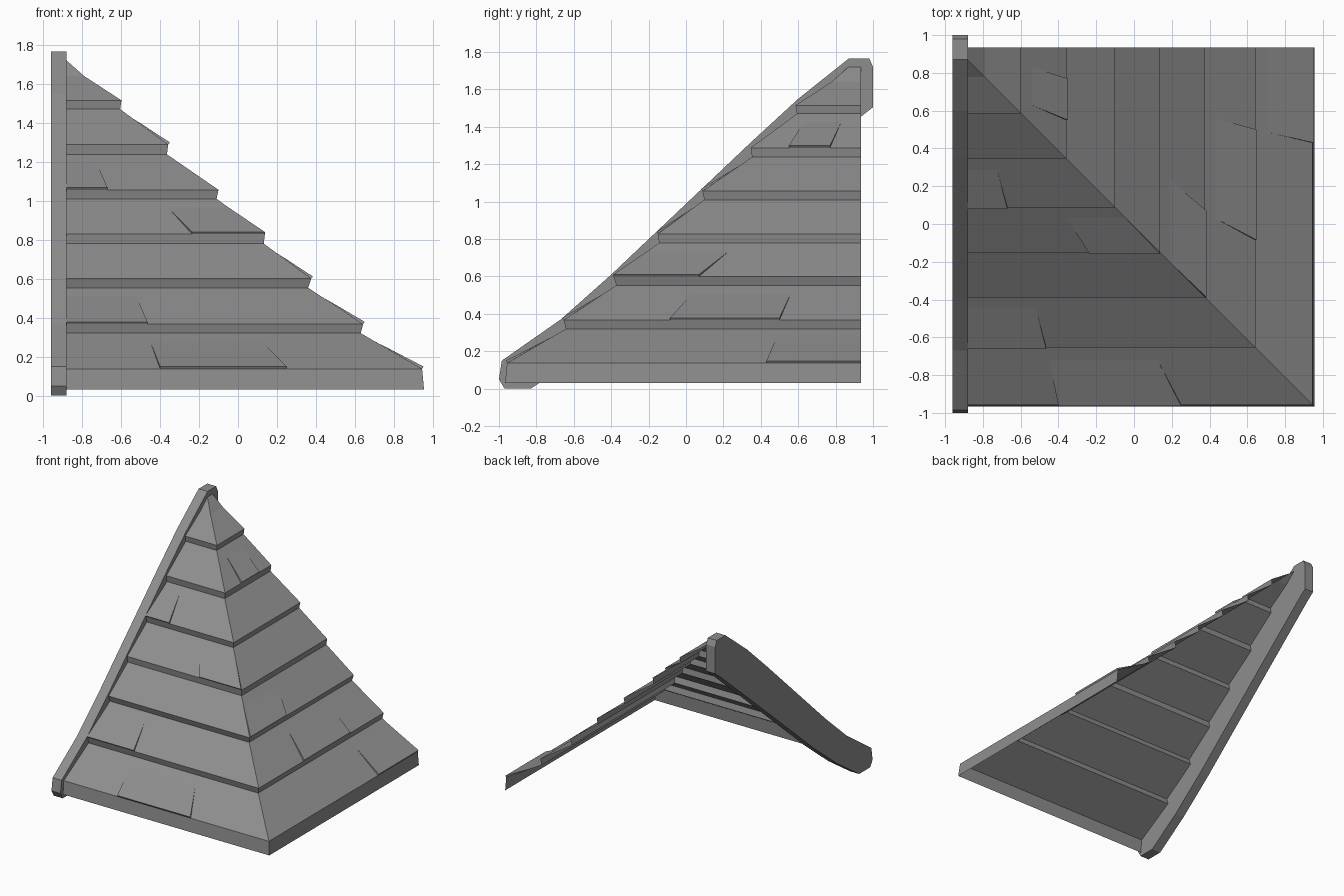
import bpy, bmesh
from mathutils import Vector

cube = bpy.data.objects.get("Cube")
if cube:
    bpy.data.objects.remove(cube, do_unlink=True)

slate = bpy.data.materials.new("slate_grey")
slate.use_nodes = True
GREY = (0.27, 0.27, 0.27, 1)
slate.diffuse_color = GREY
slate.node_tree.nodes["Principled BSDF"].inputs["Base Color"].default_value = GREY

BEAM_OUT, BEAM_IN, BACK = -0.96, -0.88, 0.935

# Stepped roof profile: (distance towards the eave, height), from eave to peak
PROFILE = [(0.955, 0.03), (0.945, 0.137),
           (0.63, 0.32), (0.642, 0.367),
           (0.36, 0.553), (0.376, 0.6),
           (0.132, 0.78), (0.138, 0.828),
           (-0.11, 1.01), (-0.1, 1.056),
           (-0.365, 1.238), (-0.358, 1.288),
           (-0.605, 1.47), (-0.598, 1.515),
           (-0.79, 1.64), (BEAM_IN, 1.72)]


def make(name, bm):
    mesh = bpy.data.meshes.new(name)
    bmesh.ops.remove_doubles(bm, verts=bm.verts, dist=0.0005)
    bm.to_mesh(mesh)
    bm.free()
    mesh.materials.append(slate)
    obj = bpy.data.objects.new(name, mesh)
    bpy.context.collection.objects.link(obj)
    return obj


def on_front(along, d, z):
    return Vector((along, -d - 0.012, z))


def on_side(along, d, z):
    return Vector((d, along, z))


def add_face(bm, points, outward):
    """Add a face turned to look along the outward direction."""
    face = bm.faces.new([bm.verts.new(p) for p in points])
    face.normal_update()
    if face.normal.dot(outward) < 0:
        face.normal_flip()
    return face


FRONT_OUT, SIDE_OUT = Vector((0, -1, 0.4)), Vector((1, 0, 0.4))


# Stepped slopes, each a strip of courses and risers meeting at the hip
def slope(name, place, hip, end, outward):
    bm = bmesh.new()
    for (d0, z0), (d1, z1) in zip(PROFILE, PROFILE[1:]):
        pts = [place(end, d0, z0), place(hip(d0), d0, z0),
               place(hip(d1), d1, z1), place(end, d1, z1)]
        if (pts[2] - pts[3]).length < 0.001:
            pts.pop()
        add_face(bm, pts, outward)
    make(name, bm)


def front_hip(d):
    return d


def side_hip(d):
    return -d - 0.012


slope("front_slope", on_front, front_hip, BEAM_IN, FRONT_OUT)
slope("side_slope", on_side, side_hip, BACK, SIDE_OUT)


# Loose shingles: wedges lifted at the lower edge, flush at the upper edge
def shingle(name, place, outward, row, low, high, t=0.75, lift=0.014):
    d0, z0 = PROFILE[2 * row - 1]
    d1, z1 = PROFILE[2 * row]
    dt, zt = d0 + (d1 - d0) * t, z0 + (z1 - z0) * t
    base = [place(low[0], d0, z0), place(low[1], d0, z0)]
    top = [place(high[1], dt, zt), place(high[0], dt, zt)]
    normal = (base[1] - base[0]).cross(top[0] - base[1]).normalized()
    if normal.dot(outward) < 0:
        normal.negate()
    raised = [p + normal * lift for p in base]
    top = [p + normal * 0.001 for p in top]
    bm = bmesh.new()
    add_face(bm, raised + top, outward)
    add_face(bm, [base[0], base[1], raised[1], raised[0]], outward - Vector((0, 0, 2)))
    across = base[1] - base[0]
    add_face(bm, [base[0], raised[0], top[1]], -across)
    add_face(bm, [base[1], raised[1], top[0]], across)
    make(name, bm)


FRONT_SHINGLES = [(1, (-0.40, 0.25), (-0.45, 0.125)),
                  (2, (BEAM_IN, -0.465), (BEAM_IN, -0.52)),
                  (4, (-0.235, 0.138), (-0.36, -0.048)),
                  (5, (BEAM_IN, -0.67), (BEAM_IN, -0.725))]
SIDE_SHINGLES = [(1, (0.43, BACK), (0.485, BACK)),
                 (2, (-0.085, 0.5), (0.03, 0.56)),
                 (3, (-0.388, 0.07), (-0.206, 0.23)),
                 (6, (0.55, 0.77), (0.63, 0.83))]
for row, low, high in FRONT_SHINGLES:
    shingle(f"front_shingle_{row}", on_front, FRONT_OUT, row, low, high)
for row, low, high in SIDE_SHINGLES:
    shingle(f"side_shingle_{row}", on_side, SIDE_OUT, row, low, high)

# Gable beam: side outline (y, z) extruded across its width
OUTLINE = [(-0.97, 0), (-0.83, 0), (-0.55, 0.19), (-0.25, 0.43), (0.5, 1.08),
           (0.93, 1.45), (1.0, 1.505), (1.0, 1.72), (0.98, 1.765), (0.87, 1.765),
           (0.6, 1.55), (0.35, 1.32), (-0.4, 0.61), (-0.67, 0.37),
           (-0.985, 0.15), (-1.0, 0.05)]
bm = bmesh.new()
side = bm.faces.new([bm.verts.new((BEAM_OUT, y, z)) for y, z in OUTLINE])
grown = bmesh.ops.extrude_face_region(bm, geom=[side], use_keep_orig=True)
moved = [g for g in grown["geom"] if isinstance(g, bmesh.types.BMVert)]
bmesh.ops.translate(bm, verts=moved, vec=(BEAM_IN - BEAM_OUT, 0, 0))
bmesh.ops.recalc_face_normals(bm, faces=bm.faces)
make("gable_beam", bm)
